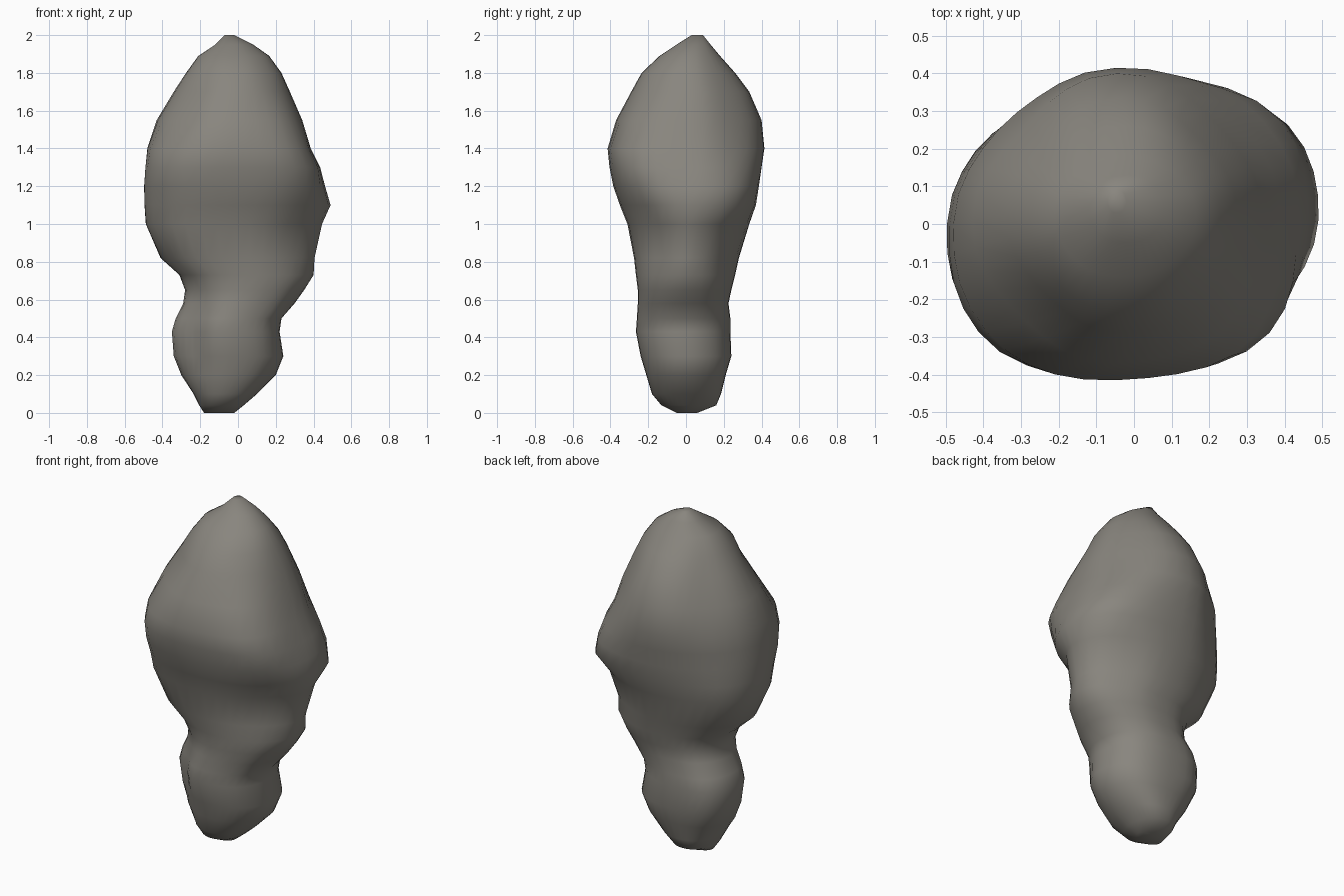
import bpy, bmesh, math
from mathutils import Vector, noise

# Cross-sections of the boulder: z, left, right, front, back
SECTIONS = [
    (0.00, -0.18, -0.02, -0.05, 0.06), (0.04, -0.205, 0.03, -0.13, 0.16),
    (0.10, -0.235, 0.10, -0.18, 0.185), (0.20, -0.30, 0.20, -0.21, 0.21),
    (0.30, -0.34, 0.24, -0.24, 0.24), (0.43, -0.35, 0.22, -0.265, 0.235),
    (0.50, -0.33, 0.23, -0.26, 0.235), (0.58, -0.29, 0.30, -0.255, 0.225),
    (0.65, -0.28, 0.35, -0.255, 0.24), (0.73, -0.31, 0.40, -0.265, 0.26),
    (0.82, -0.41, 0.405, -0.275, 0.28), (1.00, -0.488, 0.445, -0.31, 0.335),
    (1.10, -0.495, 0.49, -0.35, 0.37), (1.20, -0.497, 0.46, -0.385, 0.385),
    (1.30, -0.49, 0.435, -0.405, 0.40), (1.40, -0.48, 0.385, -0.415, 0.415),
    (1.55, -0.43, 0.34, -0.37, 0.40), (1.70, -0.34, 0.275, -0.29, 0.335),
    (1.80, -0.275, 0.23, -0.235, 0.26), (1.89, -0.21, 0.165, -0.14, 0.18),
    (1.95, -0.12, 0.08, -0.05, 0.13), (2.00, -0.07, -0.02, 0.03, 0.09)]
# Bulges and hollows on the corners: x side, y side, z, height, amount
BUMPS = [(-1, -1, 0.38, 0.22, -0.20), (-1, 1, 0.40, 0.20, 0.10),
         (-1, -1, 1.65, 0.15, -0.11), (-1, -1, 1.30, 0.15, 0.04),
         (-1, -1, 1.02, 0.10, 0.04),
         (1, 1, 1.62, 0.20, -0.11), (1, 1, 1.16, 0.12, 0.06),
         (1, -1, 1.35, 0.20, 0.11), (1, -1, 0.95, 0.12, -0.05),
         (-1, 1, 1.60, 0.25, -0.12)]
SIDES = 36


def spow(v, e):
    return math.copysign(abs(v) ** e, v)


bm = bmesh.new()
rings = []
for z, x0, x1, y0, y1 in SECTIONS:
    cx, cy, rx, ry = (x0 + x1) / 2, (y0 + y1) / 2, (x1 - x0) / 2, (y1 - y0) / 2
    ridge = math.exp(-((z - 0.88) / 0.22) ** 2)   # narrower right flank
    twist = 0.03 * math.exp(-((z - 1.25) / 0.4) ** 2)
    ring = []
    for i in range(SIDES):
        a = 2 * math.pi * i / SIDES
        c, s = math.cos(a), math.sin(a)
        corner = math.sin(2 * a) ** 2
        p = 2.15 - (0.35 * ridge * max(c, 0) ** 0.5)
        k = 1 + twist * math.sin(2 * a)
        # gentle lumps, fading out at the silhouette extremes
        k += 0.04 * noise.noise(Vector((c * 1.5, s * 1.5, z * 3))) * corner
        for sx, sy, bz, h, amount in BUMPS:
            if c * sx > 0 and s * sy > 0:
                k += amount * corner * math.exp(-((z - bz) / h) ** 2)
        ring.append(bm.verts.new((cx + rx * k * spow(c, 2 / p),
                                  cy + ry * k * spow(s, 2 / p), z)))
    rings.append(ring)

# Skin between the sections, then close both ends
for lo, hi in zip(rings, rings[1:]):
    for i in range(SIDES):
        j = (i + 1) % SIDES
        bm.faces.new((lo[i], lo[j], hi[j], hi[i]))
bm.faces.new(rings[0][::-1])
bm.faces.new(rings[-1])
for f in bm.faces:
    f.smooth = True

mesh = bpy.data.meshes.new("boulder")
bm.to_mesh(mesh)
bm.free()
boulder = bpy.data.objects.new("boulder", mesh)
bpy.context.collection.objects.link(boulder)

# Dark warm stone
stone = bpy.data.materials.new("stone")
stone.diffuse_color = (0.25, 0.237, 0.21, 1)
mesh.materials.append(stone)
